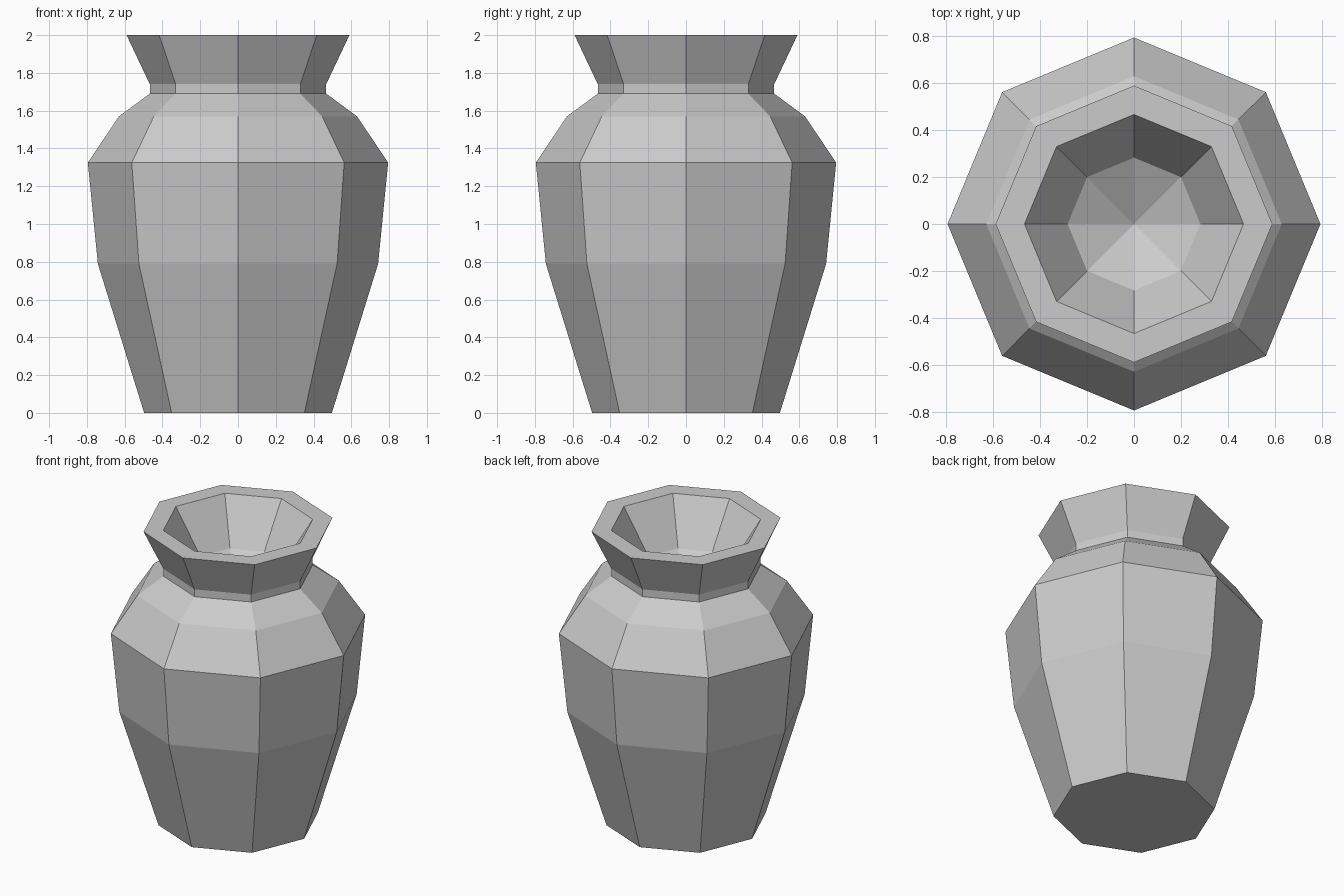
import bpy, bmesh, math

if "Cube" in bpy.data.objects:
    bpy.data.objects.remove(bpy.data.objects["Cube"])

SIDES = 8
# Profile (radius, height): outer wall upward, over the rim, down into the bowl
PROFILE = [(0.497, 0.0), (0.742, 0.79), (0.795, 1.325), (0.63, 1.57),
           (0.467, 1.69), (0.467, 1.74), (0.59, 2.0),
           (0.467, 2.0), (0.283, 1.71)]
BOWL_BOTTOM = 1.56

bm = bmesh.new()
rings = []
for r, z in PROFILE:
    rings.append([bm.verts.new((r * math.cos(i * math.tau / SIDES),
                                r * math.sin(i * math.tau / SIDES), z))
                  for i in range(SIDES)])

# Walls between neighbouring rings
for a, b in zip(rings, rings[1:]):
    for i in range(SIDES):
        j = (i + 1) % SIDES
        bm.faces.new((a[i], a[j], b[j], b[i]))

# Flat base and shallow pointed bowl bottom
bm.faces.new(rings[0][::-1])
tip = bm.verts.new((0, 0, BOWL_BOTTOM))
for i in range(SIDES):
    bm.faces.new((rings[-1][i], rings[-1][(i + 1) % SIDES], tip))

bmesh.ops.recalc_face_normals(bm, faces=bm.faces)
mesh = bpy.data.meshes.new("vase")
bm.to_mesh(mesh)
bm.free()
bpy.context.collection.objects.link(bpy.data.objects.new("vase", mesh))
